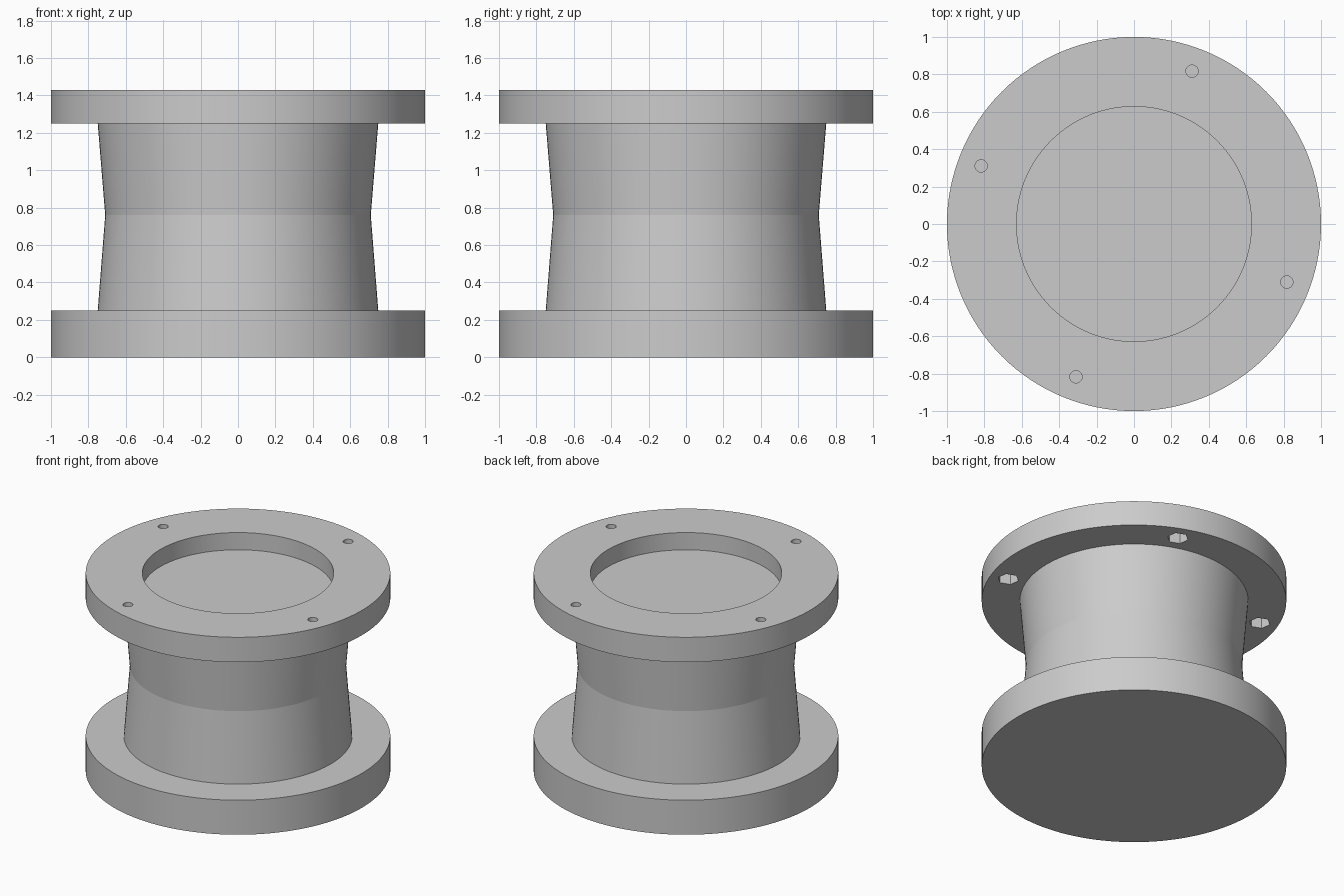
import bpy
import bmesh
from math import cos, sin, pi, radians

cube = bpy.data.objects.get("Cube")
if cube:
    bpy.data.objects.remove(cube, do_unlink=True)

SEGMENTS = 128
BASE_TOP, FLANGE_BOTTOM, TOP = 0.25, 1.25, 1.43

grey = bpy.data.materials.new("plain_grey")
grey.use_nodes = True
grey.diffuse_color = (0.6, 0.6, 0.6, 1)
grey.node_tree.nodes["Principled BSDF"].inputs["Base Color"].default_value = (0.6, 0.6, 0.6, 1)


def turned(name, profile, sides=SEGMENTS, centre=(0, 0), turn=0.0):
    """Solid of revolution through (radius, z) points, capped at both ends."""
    bm = bmesh.new()
    rings = []
    for r, z in profile:
        rings.append([bm.verts.new((centre[0] + r * cos(turn + 2 * pi * i / sides),
                                    centre[1] + r * sin(turn + 2 * pi * i / sides), z))
                      for i in range(sides)])
    for low, high in zip(rings, rings[1:]):
        for i in range(sides):
            j = (i + 1) % sides
            bm.faces.new((low[i], low[j], high[j], high[i]))
    bm.faces.new(rings[0][::-1])
    bm.faces.new(rings[-1])
    bmesh.ops.recalc_face_normals(bm, faces=bm.faces)
    mesh = bpy.data.meshes.new(name)
    bm.to_mesh(mesh)
    bm.free()
    mesh.materials.append(grey)
    obj = bpy.data.objects.new(name, mesh)
    bpy.context.collection.objects.link(obj)
    return obj


def activate(obj):
    bpy.ops.object.select_all(action='DESELECT')
    obj.select_set(True)
    bpy.context.view_layer.objects.active = obj


def cut(obj, cutter):
    cutter.hide_render = True
    mod = obj.modifiers.new("cut", 'BOOLEAN')
    mod.operation = 'DIFFERENCE'
    mod.solver = 'EXACT'
    mod.object = cutter
    activate(obj)
    bpy.ops.object.modifier_apply(modifier=mod.name)
    bpy.data.objects.remove(cutter, do_unlink=True)


# Base disc, waisted body and top flange with its shallow round recess
base = turned("base_disc", [(1, 0), (1, BASE_TOP)])
body = turned("waisted_body", [(0.75, BASE_TOP), (0.71, 0.76), (0.75, FLANGE_BOTTOM)])
flange = turned("top_flange", [(1, FLANGE_BOTTOM), (1, TOP),
                               (0.628, TOP), (0.628, 1.305)])

# Four bolt holes, each opening into a hexagonal nut pocket underneath
first = radians(-20.8)
for k in range(4):
    a = first + k * pi / 2
    spot = (0.874 * cos(a), 0.874 * sin(a))
    cut(flange, turned("bolt_cutter", [(0.033, 1.2), (0.033, 1.5)], 32, spot))
    cut(flange, turned("nut_cutter", [(0.07, 1.2), (0.07, 1.35)], 6, spot, first))

# Smooth round walls, keeping the waist line and rims crisp
for obj, angle in ((base, 30), (body, 7), (flange, 30)):
    activate(obj)
    bpy.ops.object.shade_smooth_by_angle(angle=radians(angle))
